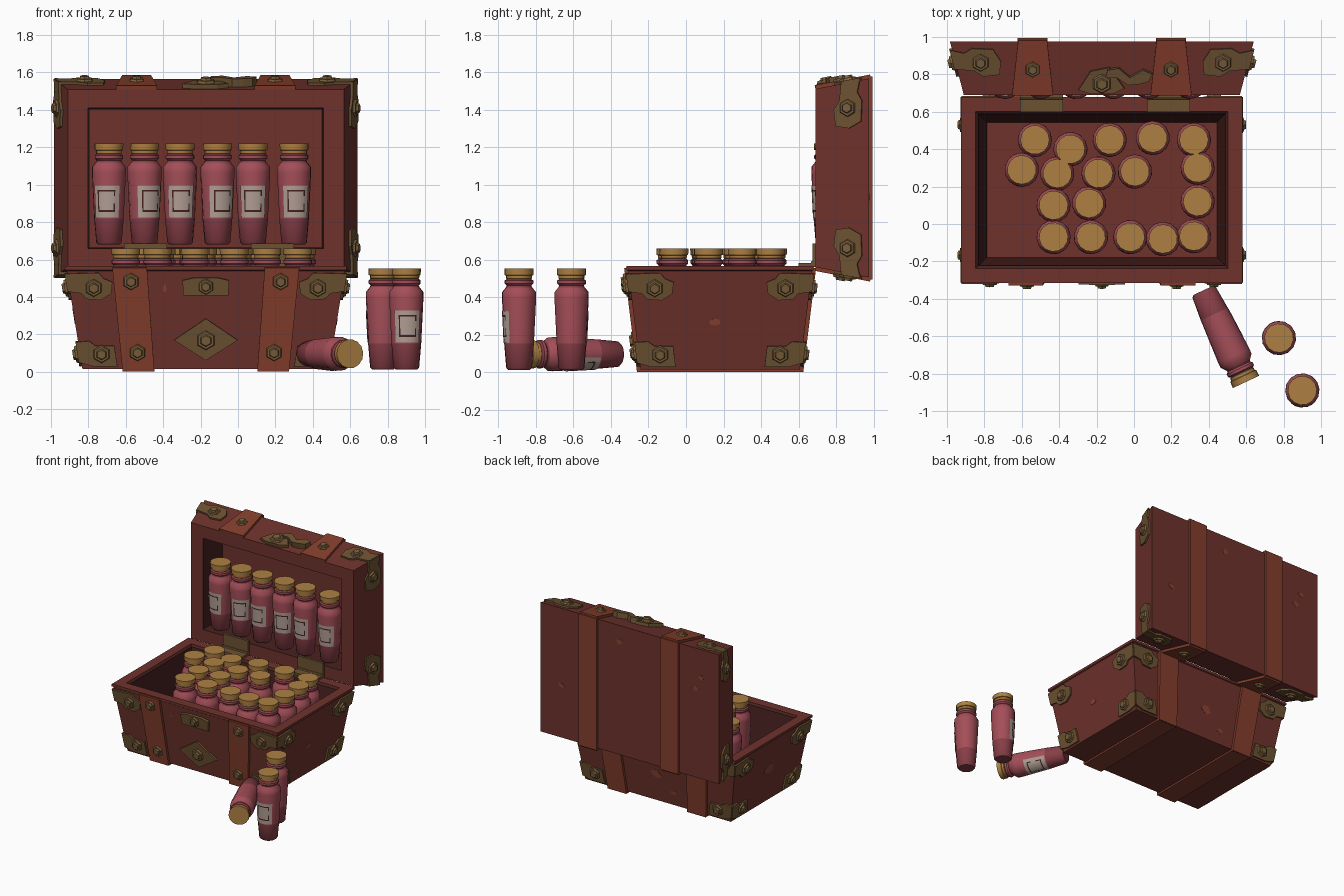
import bpy, bmesh, math, random
from mathutils import Vector, Matrix

if "Cube" in bpy.data.objects:
    bpy.data.objects.remove(bpy.data.objects["Cube"])
random.seed(4)


def mat(name, r, g, b):
    m = bpy.data.materials.new(name)
    lin = [((c / 255 + 0.055) / 1.055) ** 2.4 for c in (r, g, b)]
    m.diffuse_color = (*lin, 1)
    m.use_nodes = True
    m.node_tree.nodes["Principled BSDF"].inputs["Base Color"].default_value = m.diffuse_color
    return m


LEATHER = mat("red brown leather", 110, 50, 44)
DARK = mat("dark inner wall", 70, 33, 30)
STRAP = mat("strap leather", 132, 62, 44)
SCUFF = mat("worn scuff", 138, 66, 50)
METAL = mat("old brass", 108, 82, 50)
BOLT = mat("bolt brass", 122, 95, 60)
GLASS = mat("pink glass", 164, 78, 88)
GLASS_LOW = mat("deep pink glass", 134, 62, 70)
CORK = mat("cork", 174, 128, 66)
LABEL = mat("paper label", 178, 160, 150)


def finish(name, bm, mats, smooth=False, fix=True):
    if fix:
        bmesh.ops.recalc_face_normals(bm, faces=bm.faces)
    me = bpy.data.meshes.new(name)
    bm.to_mesh(me)
    bm.free()
    for m in mats:
        me.materials.append(m)
    if smooth:
        me.shade_smooth()
        me.set_sharp_from_angle(angle=math.radians(38))
    ob = bpy.data.objects.new(name, me)
    bpy.context.collection.objects.link(ob)
    return ob


class Box:
    """Tapered box: half sizes a, b change linearly along t."""
    def __init__(self, P, t0, t1, a0, a1, b0, b1):
        self.P, self.t0, self.t1 = P, t0, t1
        self.a = lambda t: a0 + (a1 - a0) * (t - t0) / (t1 - t0)
        self.b = lambda t: b0 + (b1 - b0) * (t - t0) / (t1 - t0)
        self.mid = P(0, 0, (t0 + t1) / 2)

    def on(self, axis, s, u, t):
        if axis == 'v':
            return self.P(u, s * self.b(t), t)
        return self.P(s * self.a(t), u, t)

    def normal(self, axis, s, t):
        p = self.on(axis, s, 0, t)
        n = (self.on(axis, s, 1, t) - p).cross(self.on(axis, s, 0, t + 0.1) - p).normalized()
        return n if n.dot(p - self.mid) > 0 else -n


def slab(name, pts, mid, thick, material):
    """Flat polygon extruded away from mid."""
    bm = bmesh.new()
    f = bm.faces.new([bm.verts.new(p) for p in pts])
    f.normal_update()
    n = f.normal.copy()
    if n.dot(f.calc_center_median() - mid) < 0:
        n = -n
    bmesh.ops.translate(bm, verts=bm.verts, vec=-n * 0.004)
    r = bmesh.ops.extrude_face_region(bm, geom=[f])
    bmesh.ops.translate(bm, vec=n * (thick + 0.004),
                        verts=[v for v in r['geom'] if isinstance(v, bmesh.types.BMVert)])
    bm.faces.ensure_lookup_table()
    if f.is_valid and len([e for e in f.edges if len(e.link_faces) > 2]):
        pass
    elif not f.is_valid:
        bm.faces.new([v for v in bm.verts][:len(pts)])
    return finish(name, bm, [material])


def bolt(name, p, n, r=0.05, lift=0.012):
    bm = bmesh.new()
    rot = n.to_track_quat('Z', 'Y').to_matrix().to_4x4()
    for rad, top, h, z in ((r, r * 0.85, 0.016, 0.006), (r * 0.62, r * 0.5, 0.014, 0.02)):
        bmesh.ops.create_cone(bm, cap_ends=True, segments=6, radius1=rad, radius2=top, depth=h,
                              matrix=Matrix.Translation(p + n * lift) @ rot @ Matrix.Translation((0, 0, z)))
    return finish(name, bm, [BOLT])


def shell(name, box, rings, dark_from):
    """Nested rectangular rings, capped at both ends."""
    bm = bmesh.new()
    loops = [[bm.verts.new(box.P(sx * a, sy * b, t)) for sx, sy in ((-1, -1), (1, -1), (1, 1), (-1, 1))]
             for a, b, t in rings]
    for i, (lo, hi) in enumerate(zip(loops, loops[1:])):
        for k in range(4):
            f = bm.faces.new((lo[k], lo[(k + 1) % 4], hi[(k + 1) % 4], hi[k]))
            f.material_index = 1 if i >= dark_from else 0
    bm.faces.new(loops[0])
    bm.faces.new(loops[-1])
    return finish(name, bm, [LEATHER, DARK])


CX, CY, LZ = -0.172, 0.182, 1.035
base = Box(lambda u, v, t: Vector((CX + u, CY + v, t)), 0.015, 0.56, 0.66, 0.747, 0.425, 0.492)
lid = Box(lambda u, v, t: Vector((CX + u, t, LZ + v)), 0.69, 0.975, 0.738, 0.812, 0.475, 0.53)

# chest body and lid
shell("chest_base", base, [(0.66, 0.425, 0.015), (0.744, 0.49, 0.54), (0.753, 0.498, 0.545), (0.753, 0.498, 0.565),
                           (0.675, 0.42, 0.565), (0.66, 0.405, 0.55), (0.615, 0.36, 0.12)], 4)
shell("chest_lid", lid, [(0.812, 0.53, 0.975), (0.738, 0.475, 0.69), (0.63, 0.375, 0.69), (0.622, 0.367, 0.93)], 2)

# straps round base and lid, with bolts
for sx in (-1, 1):
    for s in (-1, 1):
        q = [(sx * 0.275, 0.003), (sx * 0.445, 0.003), (sx * 0.5, 0.558), (sx * 0.315, 0.558)]
        slab("base_strap", [base.on('v', s, u, t) for u, t in q], base.mid, 0.02, STRAP)
        q = [(sx * 0.37 - 0.11, 0.69), (sx * 0.37 + 0.11, 0.69), (sx * 0.37 + 0.077, 0.985), (sx * 0.37 - 0.077, 0.985)]
        slab("lid_strap", [lid.on('v', s, u, t) for u, t in q], lid.mid, 0.02, STRAP)
        bolt("lid_strap_bolt", lid.on('v', s, sx * 0.37, 0.83), lid.normal('v', s, 0.83), 0.045, 0.018)
    for u, t in ((0.4, 0.485), (0.365, 0.105)):
        bolt("strap_bolt", base.on('v', -1, sx * u, t), base.normal('v', -1, t), 0.048, 0.018)
    slab("bottom_strap", [base.P(sx * u, v, 0.015) for u, v in ((0.275, -0.43), (0.445, -0.43), (0.445, 0.43), (0.275, 0.43))],
         base.mid, 0.014, STRAP)
    slab("lid_back_strap", [lid.P(sx * 0.37 + u, v, 0.975) for u, v in ((-0.08, -0.54), (0.08, -0.54), (0.08, 0.54), (-0.08, 0.54))],
         lid.mid, 0.02, STRAP)

# bent brass corner plates: (distance from edge, t)
UPPER = [(-0.008, 0.525), (0.17, 0.53), (0.19, 0.50), (0.235, 0.48), (0.22, 0.42), (0.16, 0.385), (0.08, 0.39), (0.06, 0.42), (-0.008, 0.43)]
LOWER = [(-0.008, 0.16), (0.06, 0.165), (0.09, 0.14), (0.19, 0.14), (0.19, 0.03), (0.06, 0.03), (-0.008, 0.05)]
LIDP = [(-0.01, 0.93), (0.06, 0.915), (0.11, 0.94), (0.22, 0.935), (0.245, 0.87), (0.22, 0.80), (0.13, 0.79), (0.09, 0.82), (-0.01, 0.83)]
for box, poly, bd, bt, label in ((base, UPPER, 0.13, 0.45, "base_upper_corner"), (base, LOWER, 0.115, 0.096, "base_lower_corner"),
                                 (lid, LIDP, 0.135, 0.865, "lid_corner")):
    for axis, half in (('v', box.a), ('u', box.b)):
        for s in (-1, 1):
            for e in (-1, 1):
                slab(label, [box.on(axis, s, e * (half(t) - d), t) for d, t in poly], box.mid, 0.014, METAL)
                bolt(label + "_bolt", box.on(axis, s, e * (half(bt) - bd), bt), box.normal(axis, s, bt))

# front clasp and diamond plate
slab("clasp_plate", [base.on('v', -1, u, t) for u, t in ((-0.125, 0.49), (-0.06, 0.505), (0.06, 0.505), (0.125, 0.49), (0.12, 0.41), (-0.12, 0.41))],
     base.mid, 0.022, METAL)
bolt("clasp_bolt", base.on('v', -1, 0, 0.458), base.normal('v', -1, 0.458), 0.045, 0.02)
slab("diamond_plate", [base.on('v', -1, u, t) for u, t in ((-0.17, 0.17), (0, 0.285), (0.17, 0.17), (0, 0.062))], base.mid, 0.014, METAL)
bolt("diamond_bolt", base.on('v', -1, 0, 0.17), base.normal('v', -1, 0.17), 0.055)

# latch on the lid edge with its hooked arm
slab("latch_plate", [lid.on('v', 1, u, t) for u, t in ((-0.125, 0.72), (-0.06, 0.82), (0.04, 0.84), (0.12, 0.73), (0.06, 0.70), (-0.06, 0.70))],
     lid.mid, 0.025, METAL)
bolt("latch_bolt", lid.on('v', 1, 0, 0.755), lid.normal('v', 1, 0.755), 0.055, 0.025)
slab("latch_arm", [lid.on('v', 1, u, t) for u, t in ((0.02, 0.79), (0.03, 0.83), (0.09, 0.84), (0.15, 0.79), (0.22, 0.83), (0.27, 0.81),
                                                     (0.25, 0.77), (0.20, 0.755), (0.14, 0.75), (0.08, 0.79))], lid.mid, 0.045, METAL)

# folded hinges
for hx in (-0.495, 0.185):
    bm = bmesh.new()
    for c, sz in (((hx, 0.645, 0.572), (0.23, 0.09, 0.02)), ((hx, 0.684, 0.625), (0.23, 0.02, 0.12))):
        bmesh.ops.create_cube(bm, size=1, matrix=Matrix.Translation(c) @ Matrix.Diagonal((*sz, 1)))
    bmesh.ops.create_cone(bm, cap_ends=True, segments=8, radius1=0.016, radius2=0.016, depth=0.23,
                          matrix=Matrix.Translation((hx, 0.68, 0.58)) @ Matrix.Rotation(math.pi / 2, 4, 'Y'))
    finish("hinge", bm, [METAL])

# worn patches
def scuff(f, mid, w, h):
    ring = [(k * math.tau / 9, random.uniform(0.6, 1.1)) for k in range(9)]
    slab("scuff", [f(w * r * math.cos(a), h * r * math.sin(a)) for a, r in ring], mid, 0.002, SCUFF)


for axis, s, u, t, w, h in (('v', -1, -0.22, 0.45, 0.012, 0.025), ('u', 1, -0.03, 0.27, 0.04, 0.02), ('u', -1, 0, 0.3, 0.06, 0.05),
                            ('v', 1, 0, 0.25, 0.05, 0.04), ('v', 1, -0.15, 0.12, 0.03, 0.02)):
    scuff(lambda p, q: base.on(axis, s, u + p, t + q), base.mid, w, h)
for u, v in ((-0.65, 0.3), (-0.6, 0.2), (0.62, -0.1), (0.1, 0.4)):
    scuff(lambda p, q: lid.P(u + p, v + q, 0.975), lid.mid, 0.03, 0.025)

# vial: lathed glass, cork and curved label
PROFILE = [(0.058, 0), (0.069, 0.012), (0.080, 0.14), (0.092, 0.385), (0.091, 0.415), (0.071, 0.44), (0.066, 0.45), (0.077, 0.46),
           (0.077, 0.476), (0.066, 0.485), (0.069, 0.488), (0.070, 0.503), (0.077, 0.506), (0.078, 0.54)]
N = 14
bm = bmesh.new()
rows = [[bm.verts.new((r * math.cos(k * math.tau / N), r * math.sin(k * math.tau / N), z)) for k in range(N)] for r, z in PROFILE]
for i, (lo, hi) in enumerate(zip(rows, rows[1:])):
    m = 1 if i < 2 or i in (5, 8) else 2 if i >= 9 else 0
    for k in range(N):
        bm.faces.new((lo[k], lo[(k + 1) % N], hi[(k + 1) % N], hi[k])).material_index = m
bm.faces.new(rows[0][::-1]).material_index = 1
bm.faces.new(rows[-1]).material_index = 2
angs = [math.radians(-90 + d) for d in (-48, -32, -27, -12, 12, 27, 32, 48)]
zs = [0.145, 0.175, 0.184, 0.22, 0.26, 0.283, 0.292, 0.315]
grid = []
for z in zs:
    r = 0.080 + 0.012 * (z - 0.14) / 0.245 + 0.003
    grid.append([bm.verts.new((r * math.cos(a), r * math.sin(a), z)) for a in angs])
for j in range(7):
    for i in range(7):
        f = bm.faces.new((grid[j][i], grid[j][i + 1], grid[j + 1][i + 1], grid[j + 1][i]))
        frame = 1 <= i <= 5 and 1 <= j <= 5 and (i in (1, 5) or j in (1, 5)) and (i, j) != (5, 3)
        f.material_index = 4 if frame else 3
first = finish("vial", bm, [GLASS, GLASS_LOW, CORK, LABEL, DARK], smooth=True, fix=False)


def vial(name, x, y, z, turn=0.0):
    ob = bpy.data.objects.new(name, first.data)
    bpy.context.collection.objects.link(ob)
    ob.location = (x, y, z)
    ob.rotation_euler.z = math.radians(turn)
    return ob


# row in the lid
for x, turn in ((-0.69, -10), (-0.50, 24), (-0.31, 4), (-0.11, 20), (0.08, 0), (0.30, 8)):
    vial("lid_vial", x, 0.76, 0.68, turn)
# vials standing in the base
for x, y in ((-.53, .45), (-.34, .40), (-.13, .45), (.10, .46), (.32, .45), (-.60, .29), (-.41, .27), (-.19, .27), (.005, .28),
             (.34, .30), (-.43, .10), (-.24, .11), (.34, .12), (-.43, -.07), (-.23, -.07), (-.02, -.07), (.155, -.08), (.32, -.065)):
    vial("base_vial", x, y, 0.12, random.uniform(-60, 60))
# loose vials beside the chest
vial("loose_vial", 0.775, -0.61, 0.012, -135)
vial("loose_vial", 0.90, -0.89, 0.012, 5)
# the first one lies on its side
d = Vector((0.424, -0.906, 0))
n = Vector((0.453, 0.212, -0.866))
y = -n
first.name = "fallen_vial"
first.matrix_world = Matrix.Translation((0.37, -0.355, 0.096)) @ Matrix((y.cross(d), y, d)).transposed().to_4x4()
